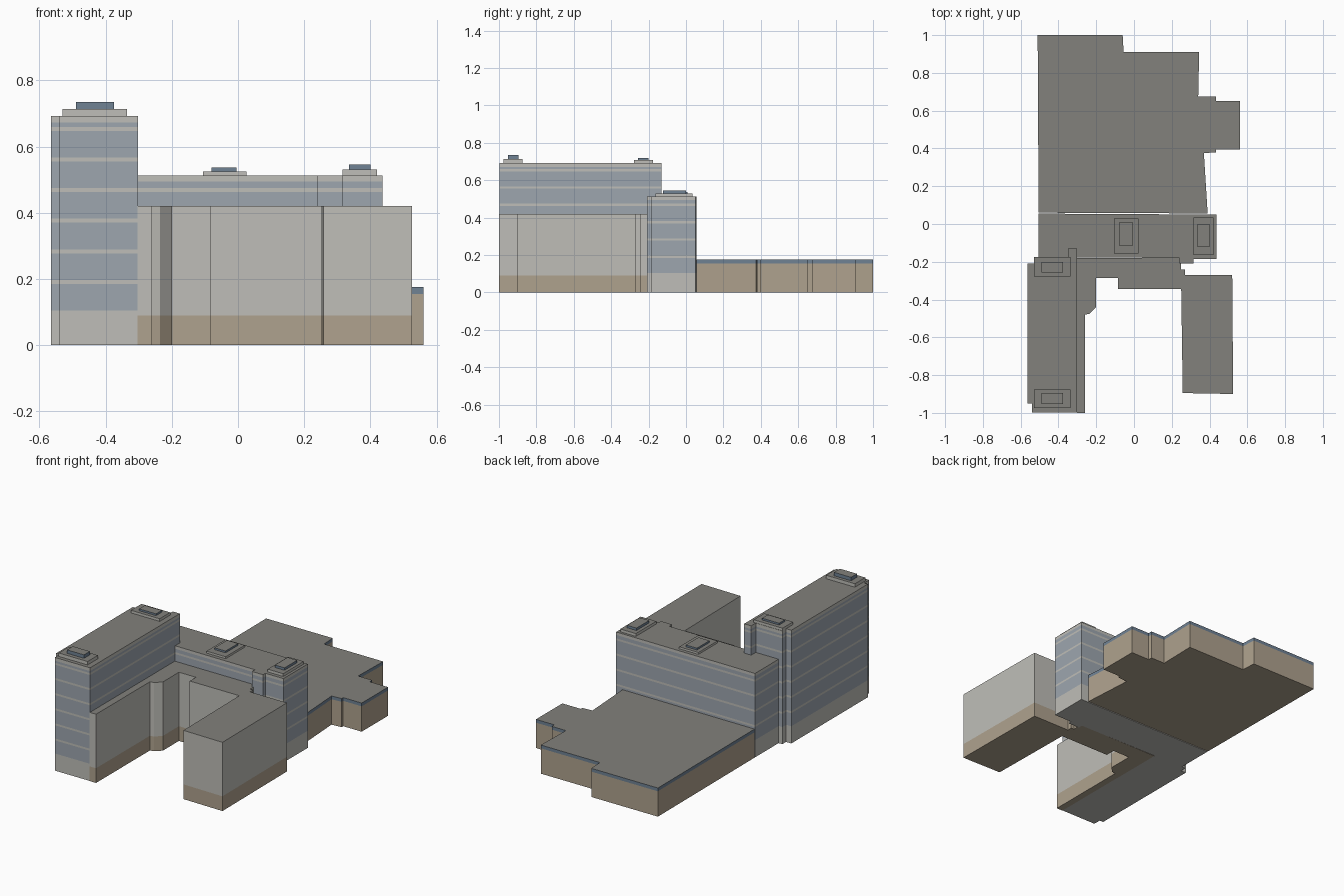
import bpy, bmesh

if "Cube" in bpy.data.objects:
    bpy.data.objects.remove(bpy.data.objects["Cube"])


def material(name, hex_colour):
    def lin(c):
        c /= 255
        return c / 12.92 if c < 0.04045 else ((c + 0.055) / 1.055) ** 2.4
    m = bpy.data.materials.new(name)
    rgb = [lin(int(hex_colour[i:i + 2], 16)) for i in (0, 2, 4)]
    m.diffuse_color = (*rgb, 1)
    m.use_nodes = True
    m.node_tree.nodes["Principled BSDF"].inputs["Base Color"].default_value = m.diffuse_color
    return m


CONCRETE = material("pale concrete", "BFBEB8")
GLASS = material("blue grey glazing", "9DA6AF")
STONE = material("tan stone", "AFA28E")
TRIM = material("dark blue trim", "708294")
ROOF = material("grey roof", "82817C")
PALETTE = [CONCRETE, GLASS, STONE, TRIM, ROOF]


def banded_block(name, outline, z0, bands):
    """Extrude an outline upward through bands of (top height, material)."""
    bm = bmesh.new()
    n = len(outline)
    ring = [bm.verts.new((x, y, z0)) for x, y in outline]
    bottom = bm.faces.new(ring)
    bottom.material_index = PALETTE.index(bands[0][1])
    for z, mat in bands:
        upper = [bm.verts.new((x, y, z)) for x, y in outline]
        for i in range(n):
            j = (i + 1) % n
            f = bm.faces.new((ring[i], ring[j], upper[j], upper[i]))
            f.material_index = PALETTE.index(mat)
        ring = upper
    bm.faces.new(ring).material_index = PALETTE.index(ROOF)
    bmesh.ops.recalc_face_normals(bm, faces=bm.faces)
    mesh = bpy.data.meshes.new(name)
    bm.to_mesh(mesh)
    bm.free()
    for m in PALETTE:
        mesh.materials.append(m)
    ob = bpy.data.objects.new(name, mesh)
    bpy.context.collection.objects.link(ob)
    return ob


def rect(x0, x1, y0, y1):
    return [(x0, y0), (x1, y0), (x1, y1), (x0, y1)]


def storeys(count, parapet, top):
    """Concrete base, glazed storeys split by thin slabs, then a parapet."""
    bands = [(0.105, CONCRETE)]
    for i in range(count):
        z = 0.185 + i * 0.0925
        bands += [(z, GLASS), (z + 0.012, CONCRETE)]
    return bands + [(parapet, GLASS), (top, CONCRETE)]


# Low rear podium
banded_block("rear_podium", [
    (-0.51, 1), (-0.06, 1), (-0.055, 0.91), (0.345, 0.91), (0.34, 0.675),
    (0.435, 0.675), (0.435, 0.65), (0.56, 0.65), (0.56, 0.395),
    (0.435, 0.395), (0.435, 0.38), (0.37, 0.375), (0.39, 0.056),
    (-0.505, 0.06)], 0, [(0.155, STONE), (0.175, TRIM)])

# Glazed middle block
banded_block("middle_block", [
    (-0.505, 0.055), (0.437, 0.05), (0.437, -0.185), (0.315, -0.185),
    (0.315, -0.208), (0.24, -0.208), (0.24, -0.18), (-0.505, -0.175)],
    0, storeys(4, 0.495, 0.513))

# Tall tower on the left
banded_block("tower", [
    (-0.565, -0.21), (-0.565, -0.95), (-0.54, -0.95), (-0.54, -0.998),
    (-0.302, -0.998), (-0.302, -0.13), (-0.35, -0.13), (-0.35, -0.174),
    (-0.53, -0.174), (-0.53, -0.21)], 0, storeys(6, 0.672, 0.692))

# Lower front wings around the courtyard
banded_block("front_wings", [
    (-0.303, -1), (-0.26, -1), (-0.26, -0.48), (-0.235, -0.475),
    (-0.2, -0.44), (-0.2, -0.285), (-0.085, -0.285), (-0.085, -0.345),
    (0.25, -0.345), (0.258, -0.895), (0.525, -0.9), (0.52, -0.27),
    (0.27, -0.27), (0.27, -0.24), (0.25, -0.24), (0.25, -0.207),
    (0.241, -0.207), (0.241, -0.179), (-0.303, -0.179)],
    0, [(0.09, STONE), (0.42, CONCRETE)])

# Stepped rooftop plant rooms: base rectangle, cap rectangle, heights
for label, base, cap, z0, z1, z2 in [
    ("tower_front", (-0.53, -0.335, -0.975, -0.875),
     (-0.49, -0.375, -0.952, -0.895), 0.692, 0.713, 0.734),
    ("tower_back", (-0.53, -0.335, -0.278, -0.176),
     (-0.49, -0.375, -0.256, -0.2), 0.692, 0.708, 0.719),
    ("middle", (-0.105, 0.025, -0.155, 0.03),
     (-0.08, -0.005, -0.113, 0.008), 0.513, 0.525, 0.536),
    ("right", (0.315, 0.42, -0.163, 0.035),
     (0.335, 0.4, -0.122, 0.0), 0.513, 0.53, 0.545),
]:
    banded_block(label + "_plant_room", rect(*base), z0, [(z1, CONCRETE)])
    banded_block(label + "_plant_cap", rect(*cap), z1, [(z2, TRIM)])
